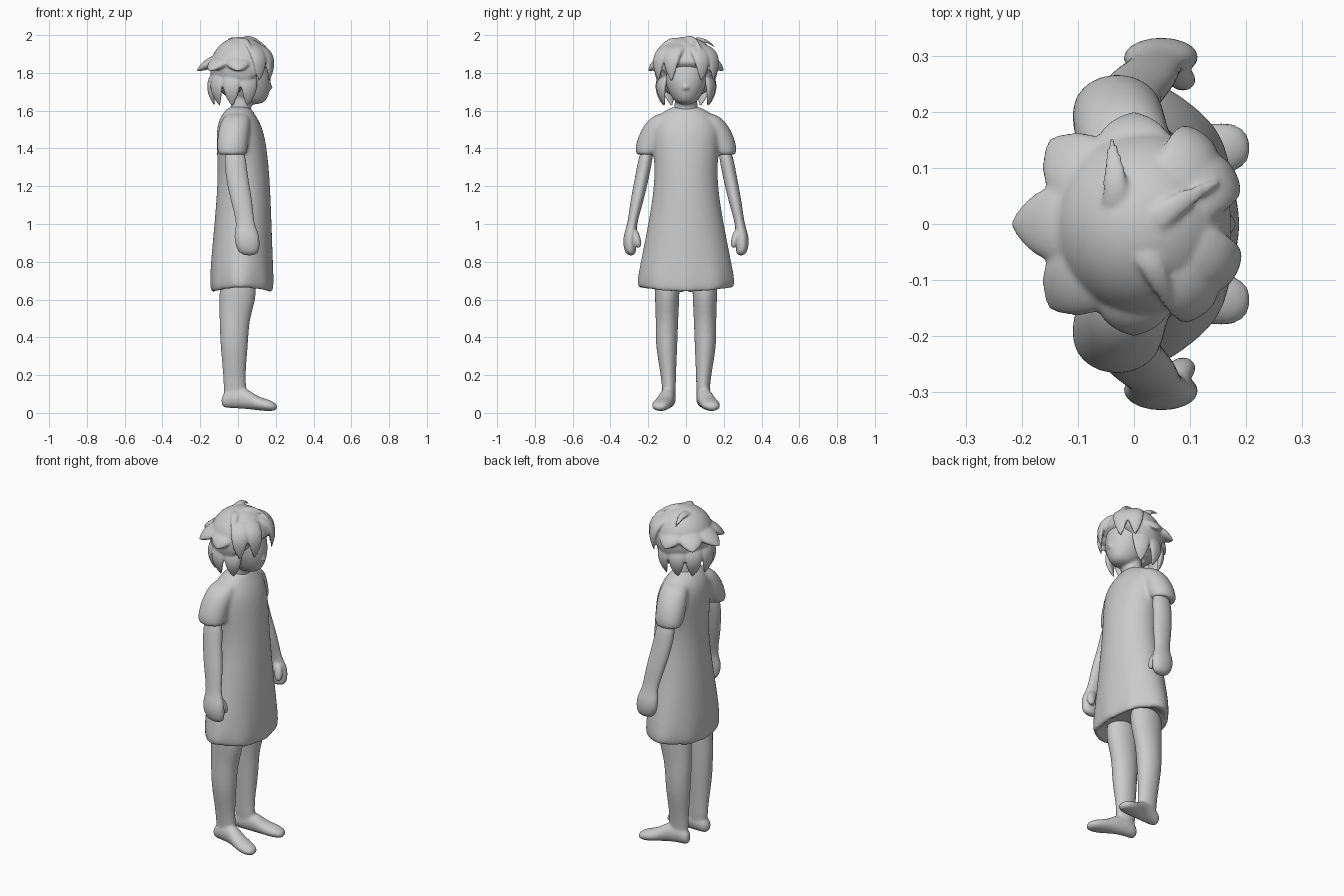
import bpy, bmesh, math
from mathutils import Vector

cube = bpy.data.objects.get("Cube")
if cube:
    bpy.data.objects.remove(cube)

clay = bpy.data.materials.new("light grey clay")
clay.use_nodes = True
grey = (.6, .6, .6, 1)
clay.diffuse_color = grey
clay.node_tree.nodes["Principled BSDF"].inputs["Base Color"].default_value = grey
FORWARD, SIDEWAYS, UP = Vector((1, 0, 0)), Vector((0, 1, 0)), Vector((0, 0, 1))
MIRROR = {"left": 1, "right": -1}


def finish(name, bm, voxel=.01, softness=6):
    """Fuse the overlapping pieces of a bmesh into one smooth clay object."""
    bmesh.ops.recalc_face_normals(bm, faces=bm.faces)
    mesh = bpy.data.meshes.new(name)
    bm.to_mesh(mesh)
    bm.free()
    mesh.materials.append(clay)
    part = bpy.data.objects.new(name, mesh)
    bpy.context.collection.objects.link(part)
    subdivision = part.modifiers.new("round", 'SUBSURF')
    subdivision.levels = subdivision.render_levels = 2
    fuse = part.modifiers.new("fuse", 'REMESH')
    fuse.mode = 'VOXEL'
    fuse.voxel_size = voxel
    fuse.use_smooth_shade = True
    soften = part.modifiers.new("soften", 'SMOOTH')
    soften.factor = .5
    soften.iterations = softness


def loft(bm, rings, across=FORWARD, depth=SIDEWAYS, side=1, sides=16, shape=None):
    """Skin elliptical rings (x, y, z, radius across, radius in depth)."""
    rows = []
    for x, y, z, wide, deep in rings:
        row = []
        for i in range(sides):
            turn = math.tau * i / sides
            point = Vector((x, y, z))
            point += across * wide * math.cos(turn) + depth * deep * math.sin(turn)
            if shape:
                shape(point)
            point.y *= side
            row.append(bm.verts.new(point))
        rows.append(row)
    for low, high in zip(rows, rows[1:]):
        for i in range(sides):
            j = (i + 1) % sides
            bm.faces.new((low[i], low[j], high[j], high[i]))
    bm.faces.new(rows[0])
    bm.faces.new(rows[-1])


def hem_wave(point):
    """Lift the hem at the sides and give it soft folds."""
    if point.z < .7:
        point.z += point.y ** 2 * .4
        fold = 1 + math.cos(8 * math.atan2(point.y, point.x)) * .03
        point.x *= fold
        point.y *= fold


# Dress: flared tunic, hollowed a little under the hem, with short sleeves
dress = bmesh.new()
loft(dress, [(.02, 0, .7, .1, .17), (.02, 0, .625, .15, .235),
             (.02, 0, .65, .17, .26), (.02, 0, .8, .165, .24),
             (.03, 0, 1.1, .145, .18), (.03, 0, 1.3, .135, .16),
             (.01, 0, 1.5, .13, .19), (0, 0, 1.58, .09, .15),
             (.01, 0, 1.63, .05, .06)], sides=32, shape=hem_wave)
for side in MIRROR.values():
    loft(dress, [(0, .09, 1.59, .06, .06), (-.015, .14, 1.54, .085, .08),
                 (-.03, .19, 1.43, .085, .08), (-.03, .21, 1.36, .08, .06),
                 (-.03, .21, 1.37, .05, .03)], side=side)
finish("dress", dress)

# Head with neck and a small nose
head = bmesh.new()
loft(head, [(0, 0, 1.55, .06, .07), (.02, 0, 1.63, .055, .06),
            (.03, 0, 1.75, .06, .06)])
loft(head, [(.08, 0, 1.63, .06, .05), (.06, 0, 1.69, .11, .09),
            (.05, 0, 1.76, .13, .12), (.02, 0, 1.86, .14, .13),
            (.01, 0, 1.96, .09, .09)])
loft(head, [(.16, 0, 1.71, .03, .025), (.155, 0, 1.73, .026, .02),
            (.15, 0, 1.77, .015, .012)])
finish("head", head, .007)

# Arms and legs, mirrored across the body
for label, side in MIRROR.items():
    arm = bmesh.new()
    loft(arm, [(-.02, .2, 1.42, .06, .04), (-.01, .23, 1.26, .06, .038),
               (.02, .26, 1.12, .06, .036), (.04, .285, 1, .045, .024),
               (.045, .295, .95, .068, .035), (.05, .3, .89, .068, .036),
               (.06, .29, .83, .05, .027)], side=side)
    loft(arm, [(.06, .28, .98, .025, .02), (.085, .26, .93, .028, .022),
               (.09, .25, .87, .02, .016)], side=side)
    finish(label + "_arm", arm, .006)
    leg = bmesh.new()
    loft(leg, [(0, .1, .75, .1, .07), (0, .1, .6, .1, .066),
               (-.02, .1, .5, .08, .06), (-.02, .105, .35, .075, .06),
               (-.02, .09, .17, .055, .036), (-.01, .09, .04, .07, .036)], side=side)
    loft(leg, [(-.09, .09, .06, .03, .035), (-.04, .09, .08, .04, .055),
               (.04, .1, .08, .042, .06), (.1, .12, .05, .05, .036),
               (.16, .135, .04, .053, .033), (.21, .145, .03, .03, .018)],
         across=Vector((-.2, 1, 0)).normalized(), depth=UP, side=side)
    finish(label + "_leg", leg, .008)

# Hair cap, cut on a slope from the brow down to the nape
hair = bmesh.new()
bmesh.ops.create_uvsphere(hair, u_segments=24, v_segments=16, radius=1)
bmesh.ops.scale(hair, vec=(.165, .17, .167), verts=hair.verts)
bmesh.ops.translate(hair, vec=(.015, 0, 1.825), verts=hair.verts)
cut = bmesh.ops.bisect_plane(hair, geom=hair.verts[:] + hair.edges[:] + hair.faces[:],
                             plane_co=(.17, 0, 1.84), plane_no=(.65, 0, -.75),
                             clear_outer=True)
rim = [e for e in cut["geom_cut"] if isinstance(e, bmesh.types.BMEdge)]
bmesh.ops.contextual_create(hair, geom=rim)


def lock(root, bend, tip, width):
    """Flat pointed lock of hair following a curved path over the head."""
    outward = (bend - UP * 1.8).normalized()
    across = (tip - root).cross(outward).normalized()
    outward = across.cross(tip - root).normalized()
    pull = bend * 2 - (root + tip) / 2
    rings = []
    for i in range(7):
        t = i / 6
        centre = root.lerp(pull, t).lerp(pull.lerp(tip, t), t)
        radius = width * max(.05, (1 - t) ** .75 * (.7 + t))
        rings.append((*centre, radius, radius * .42))
    loft(hair, rings, across=across, depth=outward, sides=10)


def scalp(degrees, radius, height):
    """Point at a heading around the head, where zero is the face."""
    angle = math.radians(degrees)
    return Vector((math.cos(angle) * radius, math.sin(angle) * radius, height))


# Upper row flicks outward, lower row curls in to the neck, fringe falls on the brow
for a in range(90, 271, 45):
    reach = .2 - math.cos(math.radians(a)) * .02
    lock(scalp(a, .08, 1.88), scalp(a, .15, 1.85), scalp(a, reach, 1.81), .1)
for a in range(66, 295, 38):
    lock(scalp(a, .1, 1.82), scalp(a, .145, 1.73), scalp(a, .12, 1.62), .07)
for a in (-52, -25, 27, 52):
    lock(scalp(a * .8, .09, 1.95), scalp(a, .18, 1.88), scalp(a, .18, 1.75), .07)

# Loose leaf-shaped locks on the crown
for root, bend, tip in (
        ((-.035, .02, 1.97), (-.035, .09, 1.975), (-.04, .16, 1.93)),
        ((.02, -.02, 1.97), (.07, .03, 1.985), (.16, .08, 1.93)),
        ((0, -.03, 1.97), (.04, -.09, 1.97), (.07, -.17, 1.9))):
    lock(Vector(root), Vector(bend), Vector(tip), .03)
finish("hair", hair, .006, 4)
